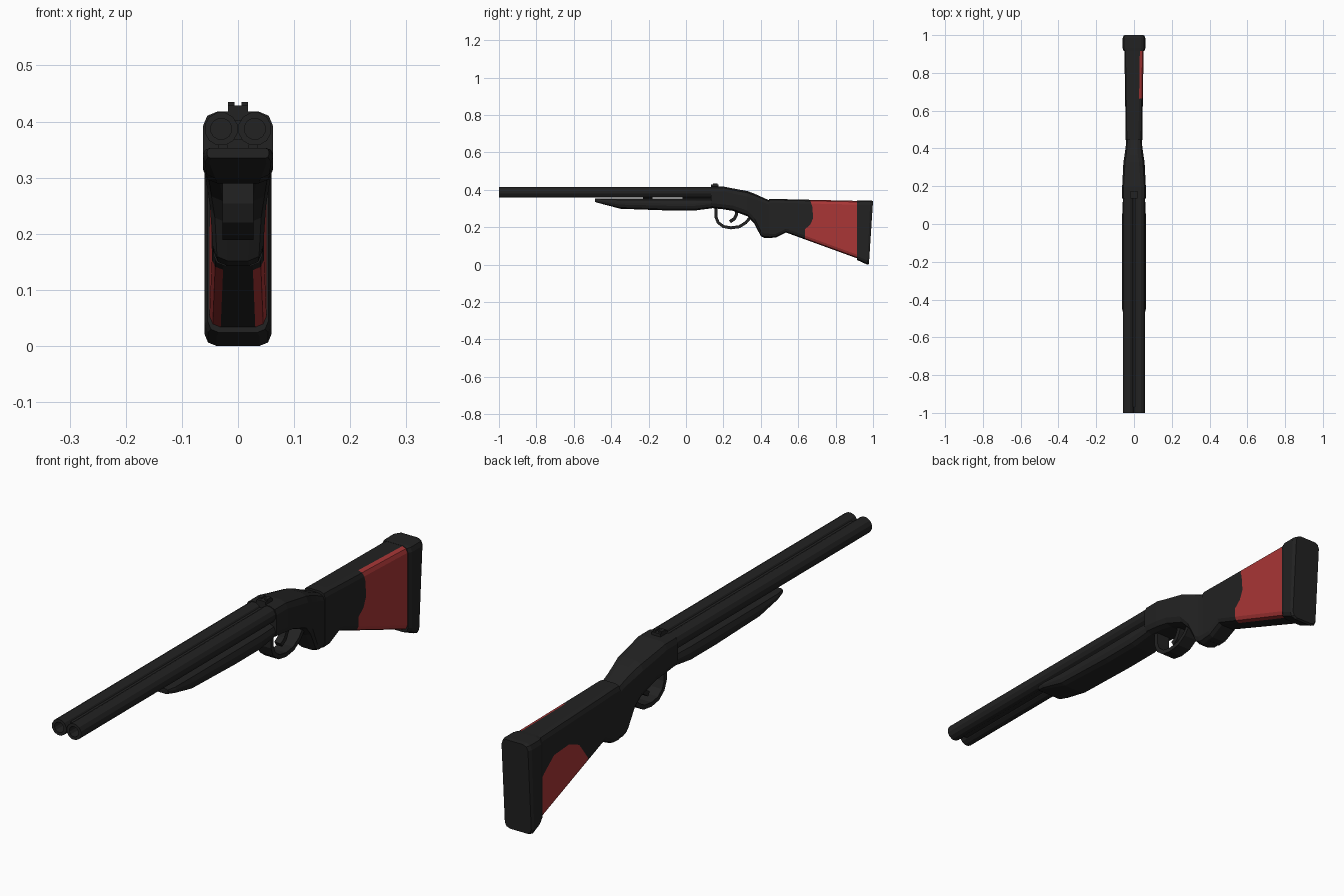
import bpy, bmesh, math
from mathutils import Vector

if "Cube" in bpy.data.objects:
    bpy.data.objects.remove(bpy.data.objects["Cube"])


def material(name, rgb):
    m = bpy.data.materials.new(name)
    m.diffuse_color = (*rgb, 1)
    m.use_nodes = True
    m.node_tree.nodes["Principled BSDF"].inputs["Base Color"].default_value = m.diffuse_color
    return m


BLACK = material("matte black", (0.016, 0.016, 0.016))
RED = material("faded red", (0.40, 0.037, 0.037))


def finish(bm, name, mats=(BLACK,)):
    bmesh.ops.recalc_face_normals(bm, faces=bm.faces)
    me = bpy.data.meshes.new(name)
    bm.to_mesh(me)
    bm.free()
    for m in mats:
        me.materials.append(m)
    ob = bpy.data.objects.new(name, me)
    bpy.context.collection.objects.link(ob)
    return ob


def skin(bm, rings, closed_ends=True):
    """Join successive rings of points with quads."""
    vs = [[bm.verts.new(p) for p in r] for r in rings]
    n = len(vs[0])
    for a, b in zip(vs, vs[1:]):
        for i in range(n):
            bm.faces.new((a[i], a[(i + 1) % n], b[(i + 1) % n], b[i]))
    if closed_ends:
        bm.faces.new(vs[0])
        bm.faces.new(vs[-1])


def section(y, zb, zt, hw, r, lean=0.0):
    """Rounded rectangle across the gun; lean moves the lower edge in y."""
    pts = []
    for cx, cz, a0 in ((1, 1, 0), (-1, 1, 90), (-1, -1, 180), (1, -1, 270)):
        for k in range(3):
            a = math.radians(a0 + 45 * k)
            x = cx * (hw - r) + r * math.cos(a)
            z = (zt - r if cz > 0 else zb + r) + r * math.sin(a)
            pts.append(Vector((x, y + lean * (zt - z) / (zt - zb), z)))
    return pts


def loft(name, rows):
    bm = bmesh.new()
    skin(bm, [section(*r) for r in rows])
    return finish(bm, name)


def strip(name, path, hw, t):
    """Flat bar that follows a (y, z) path."""
    bm = bmesh.new()
    rings = []
    for i, (y, z) in enumerate(path):
        a, b = path[max(i - 1, 0)], path[min(i + 1, len(path) - 1)]
        d = Vector((b[0] - a[0], b[1] - a[1])).normalized()
        n = Vector((-d.y, d.x)) * t / 2
        rings.append([(sx * hw, y + s * n.x, z + s * n.y)
                      for sx, s in ((-1, -1), (1, -1), (1, 1), (-1, 1))])
    skin(bm, rings)
    return finish(bm, name)


def box(name, x, y0, y1, z0, z1, hw):
    bm = bmesh.new()
    skin(bm, [[(x - hw, y, z0), (x + hw, y, z0), (x + hw, y, z1), (x - hw, y, z1)]
              for y in (y0, y1)])
    return finish(bm, name)


# Twin barrels with hollow muzzles
def circle(x, y, z, r, n=12):
    return [(x + r * math.cos(2 * math.pi * (i + .5) / n), y,
             z + r * math.sin(2 * math.pi * (i + .5) / n)) for i in range(n)]


for side, x in (("left", -0.03), ("right", 0.03)):
    bm = bmesh.new()
    skin(bm, [circle(x, y, 0.387, r) for y, r in
              ((0.15, 0.03), (-1, 0.03), (-1, 0.019), (-0.85, 0.019))])
    finish(bm, side + "_barrel")
box("barrel_rib", 0, -0.97, 0.14, 0.368, 0.403, 0.009)

# Wooden fore-end below the barrels, with its lug
loft("fore_end", [(-0.487, 0.335, 0.353, 0.055, 0.006),
                  (-0.45, 0.325, 0.353, 0.0625, 0.012),
                  (-0.35, 0.299, 0.353, 0.0625, 0.022),
                  (-0.1, 0.29, 0.353, 0.0625, 0.025),
                  (0.05, 0.29, 0.353, 0.0625, 0.025),
                  (0.15, 0.303, 0.353, 0.058, 0.022)])
box("fore_end_lug", 0, -0.23, -0.18, 0.345, 0.37, 0.02)
box("barrel_hinge", 0, -0.02, 0.15, 0.345, 0.37, 0.035)

# Receiver flowing into the pistol grip
loft("receiver", [(0.135, 0.303, 0.418, 0.0625, 0.026),
                  (0.20, 0.296, 0.418, 0.0625, 0.026),
                  (0.25, 0.288, 0.408, 0.060, 0.028),
                  (0.33, 0.258, 0.393, 0.056, 0.03),
                  (0.365, 0.22, 0.380, 0.050, 0.03),
                  (0.40, 0.152, 0.364, 0.045, 0.026),
                  (0.42, 0.143, 0.355, 0.043, 0.024),
                  (0.455, 0.143, 0.340, 0.041, 0.022)])

# Stock, cut along the outlines of the red side panels
bm = bmesh.new()
skin(bm, [section(*r) for r in ((0.445, 0.143, 0.352, 0.044, 0.02),
                                (0.48, 0.145, 0.352, 0.044, 0.02),
                                (0.535, 0.172, 0.350, 0.045, 0.02),
                                (0.925, 0.03, 0.341, 0.051, 0.02))])
PANELS = {1: [(0.655, 0.37), (0.675, 0.31), (0.68, 0.25), (0.665, 0.215),
              (0.637, 0.19), (0.635, 0.10)],
          -1: [(0.94, 0.16), (0.90, 0.20), (0.84, 0.245), (0.75, 0.25),
               (0.69, 0.225), (0.64, 0.16), (0.625, 0.10)]}


def inside(p, poly):
    hit = False
    for (ay, az), (by, bz) in zip(poly, poly[1:] + poly[:1]):
        if (az > p.z) != (bz > p.z) and p.y < ay + (p.z - az) * (by - ay) / (bz - az):
            hit = not hit
    return hit


bm.normal_update()
for s, line in PANELS.items():
    for a, b in zip(line, line[1:]):
        faces = [f for f in bm.faces if f.calc_center_median().y > 0.54
                 and f.calc_center_median().x * s > 0.02 and abs(f.normal.x) > 0.2]
        geom = list({e for f in faces for e in f.edges}) + \
            list({v for f in faces for v in f.verts}) + faces
        bmesh.ops.bisect_plane(bm, geom=geom, dist=1e-5, plane_co=(0, *a),
                               plane_no=(0, b[1] - a[1], a[0] - b[0]))
        bm.normal_update()
for f in bm.faces:
    c = f.calc_center_median()
    poly = PANELS[1 if c.x > 0 else -1] + [(0.625, -0.1), (1.0, -0.1)]
    if c.x > 0:
        poly = poly + [(1.0, 0.4)]
    if abs(f.normal.x) > 0.2 and c.y > 0.55 and inside(c, poly):
        f.material_index = 1
finish(bm, "stock", (BLACK, RED))

# Butt pad with slanted back
loft("butt_pad", [(0.915, 0.024, 0.342, 0.054, 0.02, 0.0),
                  (0.93, 0.018, 0.343, 0.060, 0.022, 0.0),
                  (0.985, 0.0, 0.343, 0.060, 0.022, -0.015),
                  (1.0, 0.004, 0.341, 0.054, 0.02, -0.022)])

# Trigger guard and trigger
strip("trigger_guard", [(0.16, 0.31), (0.16, 0.255), (0.172, 0.225), (0.2, 0.204),
                        (0.24, 0.197), (0.285, 0.203), (0.32, 0.225),
                        (0.35, 0.26)], 0.028, 0.016)
strip("trigger", [(0.272, 0.30), (0.27, 0.268), (0.258, 0.245), (0.235, 0.23)],
      0.013, 0.018)

# Rear sight with a notch
box("rear_sight_base", 0, 0.135, 0.175, 0.41, 0.429, 0.018)
for side, x in (("left", -0.012), ("right", 0.012)):
    box(side + "_sight_ear", x, 0.145, 0.168, 0.42, 0.435, 0.006)
